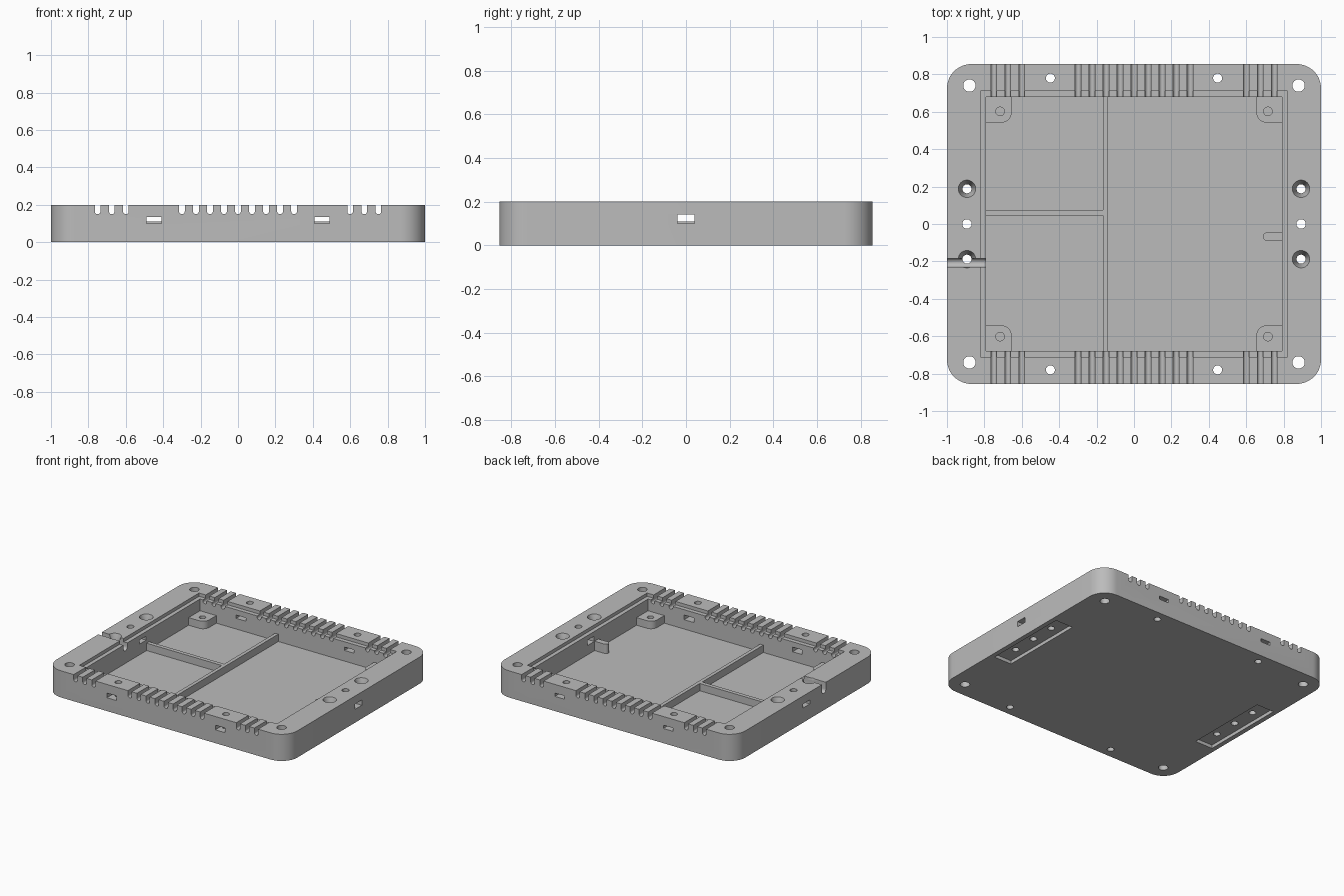
import bpy, bmesh, math
from math import cos, sin, pi

if "Cube" in bpy.data.objects:
    bpy.data.objects.remove(bpy.data.objects["Cube"])

grey = bpy.data.materials.new("plain_grey")
grey.use_nodes = True
colour = (0.5, 0.5, 0.5, 1)
grey.diffuse_color = colour
grey.node_tree.nodes["Principled BSDF"].inputs["Base Color"].default_value = colour

FLOOR, TOP = 0.03, 0.2


def rect(x0, x1, y0, y1, r=0.0, n=8):
    """Outline of a rectangle with optional rounded corners."""
    if r == 0:
        return [(x0, y0), (x1, y0), (x1, y1), (x0, y1)]
    centres = [(x1 - r, y1 - r), (x0 + r, y1 - r), (x0 + r, y0 + r), (x1 - r, y0 + r)]
    return [(cx + r * cos(a), cy + r * sin(a))
            for q, (cx, cy) in enumerate(centres)
            for a in [pi / 2 * (q + i / n) for i in range(n + 1)]]


def circle(x, y, r, n=32):
    return [(x + r * cos(2 * pi * i / n), y + r * sin(2 * pi * i / n)) for i in range(n)]


def u_slot(c, r, bottom):
    """Open-topped slot with a round bottom."""
    arc = [(c + r * cos(a), bottom + r + r * sin(a)) for a in [pi + pi * i / 12 for i in range(13)]]
    return arc + [(c + r, 0.3), (c - r, 0.3)]


def prism(name, outline, a, b, axis="z", outline_b=None):
    """Solid swept between two outlines along an axis."""
    place = {"x": lambda u, v, w: (w, u, v),
             "y": lambda u, v, w: (u, w, v),
             "z": lambda u, v, w: (u, v, w)}[axis]
    bm = bmesh.new()
    low = [bm.verts.new(place(u, v, a)) for u, v in outline]
    high = [bm.verts.new(place(u, v, b)) for u, v in (outline_b or outline)]
    bm.faces.new(low[::-1])
    bm.faces.new(high)
    for i in range(len(low)):
        j = (i + 1) % len(low)
        bm.faces.new((low[i], low[j], high[j], high[i]))
    bmesh.ops.recalc_face_normals(bm, faces=bm.faces)
    mesh = bpy.data.meshes.new(name)
    bm.to_mesh(mesh)
    bm.free()
    mesh.materials.append(grey)
    obj = bpy.data.objects.new(name, mesh)
    bpy.context.collection.objects.link(obj)
    return obj


def cut(body, *args, **kwargs):
    """Subtract a prism from a body."""
    cutter = prism("cutter", *args, **kwargs)
    cutter.hide_render = True
    mod = body.modifiers.new("cut", "BOOLEAN")
    mod.operation, mod.solver, mod.object = "DIFFERENCE", "EXACT", cutter
    bpy.context.view_layer.objects.active = body
    bpy.ops.object.modifier_apply(modifier=mod.name)
    bpy.data.objects.remove(cutter)


def smooth(obj):
    bpy.ops.object.select_all(action="DESELECT")
    obj.select_set(True)
    bpy.context.view_layer.objects.active = obj
    bpy.ops.object.shade_smooth_by_angle(angle=math.radians(30))


SIGNS = (-1, 1)
CORNERS = [(sx, sy) for sx in SIGNS for sy in SIGNS]

# Tray body with cavity and lid rebate
tray = prism("tray_body", rect(-1, 1, -0.855, 0.855, 0.13, 12), 0, TOP)
cut(tray, rect(-0.79, 0.79, -0.678, 0.678), FLOOR, 0.3)
cut(tray, rect(-0.82, 0.82, -0.71, 0.71), 0.175, 0.3)

# Vent slots across the front and back walls
for i in [-10, -9, -8] + list(range(-4, 5)) + [8, 9, 10]:
    cut(tray, u_slot(i * 0.075, 0.0155, 0.15), -1, 1, "y")

# Cable channel through the right wall
cut(tray, u_slot(-0.207, 0.023, 0.125), -1.1, -0.7, "x")

# Ports in all four walls
for s in SIGNS:
    low = 0.1 if s < 0 else 0.11
    for x in (-0.45, 0.45):
        cut(tray, rect(x - 0.04, x + 0.04, low, 0.135), s * 0.6, s * 1.0, "y")
    low = 0.1 if s > 0 else 0.11
    cut(tray, rect(-0.04, 0.04, low, 0.14), s * 0.7, s * 1.1, "x")

# Recesses under the side walls
for s in SIGNS:
    cut(tray, rect(s * 0.8925 - 0.0725, s * 0.8925 + 0.0725, -0.325, 0.325), -0.1, 0.025)

# Screw holes
for sx, sy in CORNERS:
    cut(tray, circle(sx * 0.88, sy * 0.74, 0.033), -0.1, 0.3)
    cut(tray, circle(sx * 0.447, sy * 0.78, 0.024), -0.1, 0.3)
    x, y = sx * 0.893, sy * 0.188
    cut(tray, circle(x, y, 0.024), -0.1, 0.3)
    cut(tray, circle(x, y, 0.024), 0.13, TOP + 0.001, outline_b=circle(x, y, 0.047))
for s in SIGNS:
    cut(tray, circle(s * 0.893, 0, 0.025), -0.1, 0.3)
smooth(tray)

# Corner standoffs with blind screw holes
for sx, sy in CORNERS:
    xs = sorted((sx * 0.655, sx * 0.85))
    ys = sorted((sy * 0.543, sy * 0.74))
    boss = prism("corner_standoff", rect(*xs, *ys, 0.05), FLOOR - 0.004, 0.087)
    cut(boss, circle(sx * 0.716, sy * 0.602, 0.023), 0.04, 0.3)
    smooth(boss)

# Dividing ribs on the floor
prism("long_rib", rect(-0.167, -0.14, -0.69, 0.69), FLOOR - 0.004, 0.085)
prism("short_rib", rect(-0.8, -0.15, 0.045, 0.075), FLOOR - 0.004, 0.085)

# Round-ended tab on the left wall
tab = prism("wall_tab", rect(0.69, 0.83, -0.09, -0.045, 0.022), FLOOR - 0.004, 0.1)
smooth(tab)
